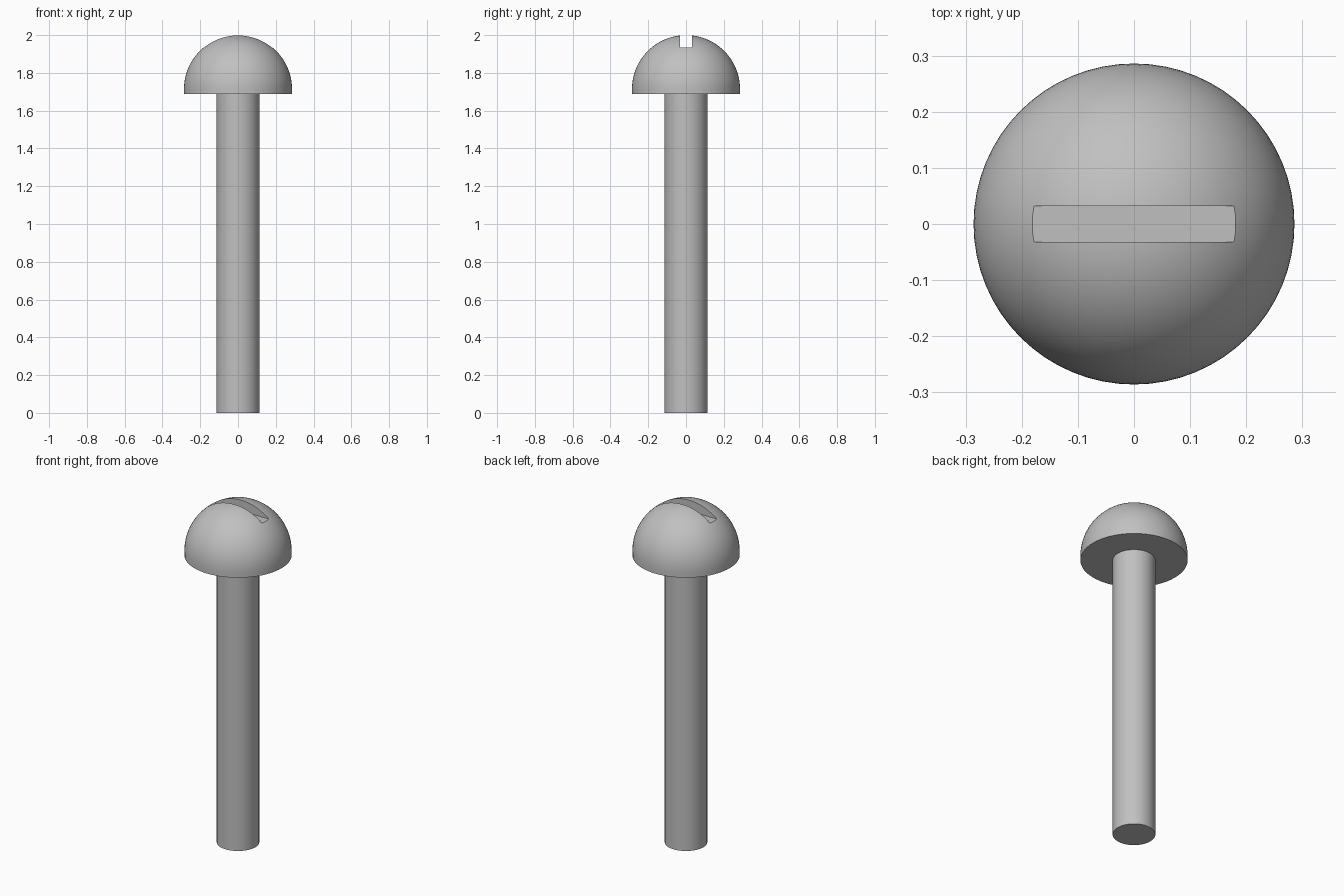
import bpy, bmesh
from math import sin, cos, pi, radians

if "Cube" in bpy.data.objects:
    bpy.data.objects.remove(bpy.data.objects["Cube"])

HEAD_R, HEAD_BASE, DOME_Z = 0.286, 1.688, 1.714
SHAFT_R, SLOT_FLOOR, SLOT_HALF = 0.114, 1.935, 0.032

steel = bpy.data.materials.new("steel grey")
steel.use_nodes = True
colour = (0.53, 0.53, 0.53, 1)
steel.diffuse_color = colour
steel.node_tree.nodes["Principled BSDF"].inputs["Base Color"].default_value = colour


def lathe(name, profile, steps):
    """Spin an (r, z) profile around z into a closed solid."""
    bm = bmesh.new()
    verts = [bm.verts.new((r, 0, z)) for r, z in profile]
    edges = [bm.edges.new(pair) for pair in zip(verts, verts[1:])]
    bmesh.ops.spin(bm, geom=verts + edges, cent=(0, 0, 0), axis=(0, 0, 1),
                   angle=2 * pi, steps=steps, use_merge=True)
    bmesh.ops.remove_doubles(bm, verts=bm.verts, dist=1e-5)
    bmesh.ops.recalc_face_normals(bm, faces=bm.faces)
    mesh = bpy.data.meshes.new(name)
    bm.to_mesh(mesh)
    bm.free()
    mesh.materials.append(steel)
    obj = bpy.data.objects.new(name, mesh)
    bpy.context.collection.objects.link(obj)
    return obj


def smooth(obj):
    bpy.ops.object.select_all(action="DESELECT")
    obj.select_set(True)
    bpy.context.view_layer.objects.active = obj
    bpy.ops.object.shade_smooth_by_angle(angle=radians(30))


# Shaft
shaft = lathe("shaft", [(0, 0), (SHAFT_R, 0), (SHAFT_R, HEAD_BASE + 0.02),
                        (0, HEAD_BASE + 0.02)], 32)
smooth(shaft)

# Domed head with a short straight rim
rings = 24
dome = [(HEAD_R * cos(i * pi / 2 / rings), DOME_Z + HEAD_R * sin(i * pi / 2 / rings))
        for i in range(rings)]
head = lathe("head", [(0, HEAD_BASE), (HEAD_R, HEAD_BASE)] + dome
             + [(0, DOME_Z + HEAD_R)], 64)

# Driver slot cut across the head
bpy.ops.mesh.primitive_cube_add(size=1, location=(0, 0, SLOT_FLOOR + 0.1))
cutter = bpy.context.object
cutter.name = "slot_cutter"
cutter.scale = (1, 2 * SLOT_HALF, 0.2)
cutter.data.materials.append(steel)
bpy.context.view_layer.update()
cut = head.modifiers.new("slot", "BOOLEAN")
cut.operation = "DIFFERENCE"
cut.solver = "EXACT"
cut.object = cutter
bpy.context.view_layer.objects.active = head
bpy.ops.object.modifier_apply(modifier=cut.name)
bpy.data.objects.remove(cutter)
smooth(head)
